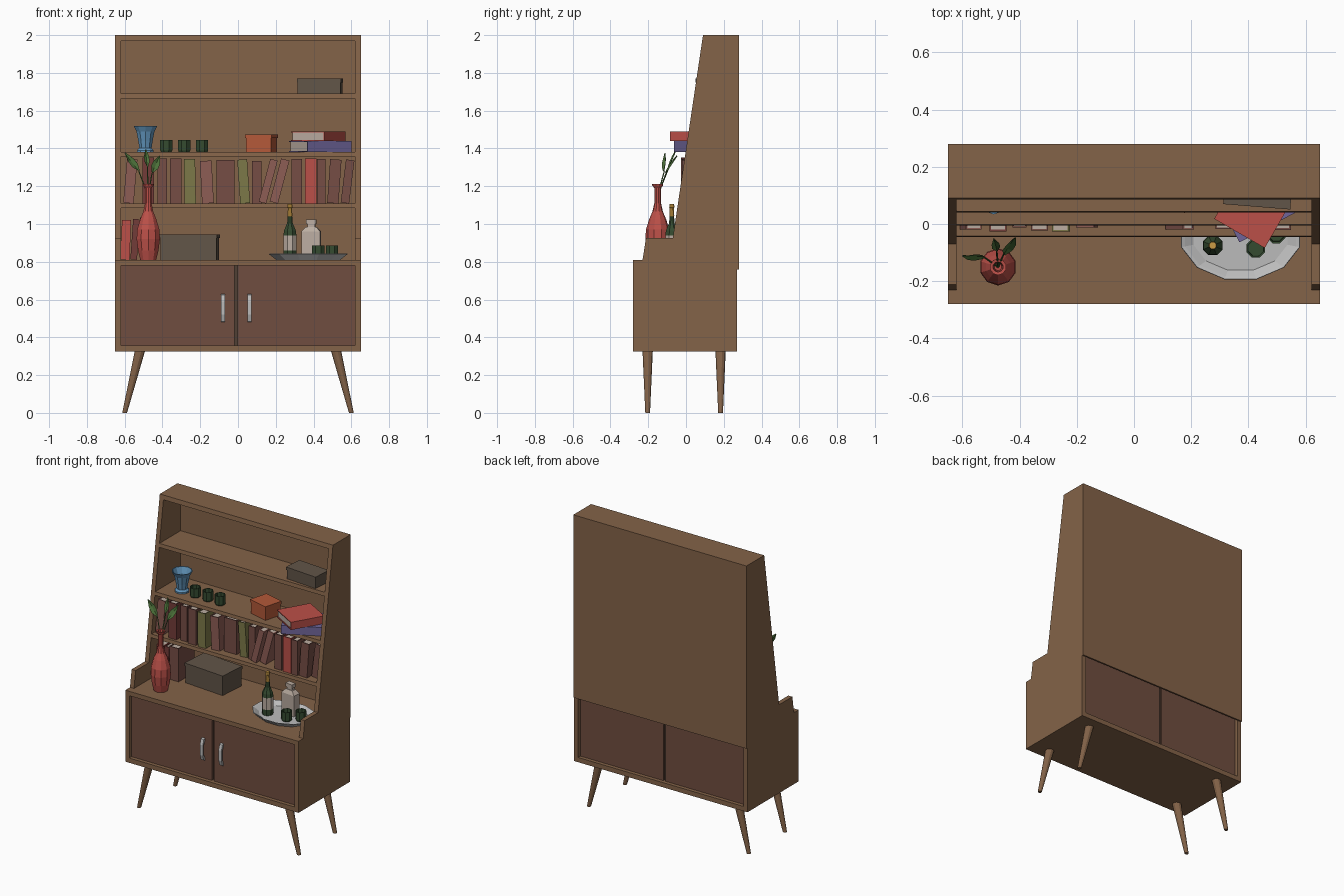
import bpy, bmesh, math, random
from mathutils import Matrix, Vector

if "Cube" in bpy.data.objects:
    bpy.data.objects.remove(bpy.data.objects["Cube"])

random.seed(4)
T, R = Matrix.Translation, Matrix.Rotation


def mat(name, r, g, b):
    m = bpy.data.materials.new(name)
    m.diffuse_color = (r, g, b, 1)
    m.use_nodes = True
    m.node_tree.nodes["Principled BSDF"].inputs["Base Color"].default_value = m.diffuse_color
    return m


WOOD = mat("wood", .23, .125, .065)
DOOR = mat("door_wood", .16, .075, .05)
DARK = mat("dark_wood", .08, .05, .035)
RED = mat("red", .5, .08, .065)
BLUE = mat("blue", .12, .3, .5)
GREEN = mat("green_glass", .035, .07, .03)
LEAF = mat("leaf", .07, .16, .04)
ORANGE = mat("orange", .45, .1, .04)
PURPLE = mat("purple", .16, .13, .32)
PAPER = mat("paper", .5, .42, .36)
SILVER = mat("silver", .5, .5, .5)
GOLD = mat("gold", .6, .33, .06)
CASE = mat("case", .12, .09, .065)
OLIVE = mat("olive", .2, .19, .065)
MAROON = mat("maroon", .17, .045, .04)
BROWN = mat("book_brown", .18, .075, .06)
PINK = mat("book_pink", .27, .11, .09)


def finish(name, bm, mats):
    bmesh.ops.recalc_face_normals(bm, faces=bm.faces)
    me = bpy.data.meshes.new(name)
    bm.to_mesh(me)
    bm.free()
    for m in mats:
        me.materials.append(m)
    ob = bpy.data.objects.new(name, me)
    bpy.context.collection.objects.link(ob)
    return ob


def add_box(bm, lo, hi, idx=0, M=Matrix()):
    c = [(a + b) / 2 for a, b in zip(lo, hi)]
    s = [b - a for a, b in zip(lo, hi)]
    v = bmesh.ops.create_cube(bm, size=1, matrix=M @ T(c) @ Matrix.Diagonal((*s, 1)))["verts"]
    for f in {f for x in v for f in x.link_faces}:
        f.material_index = idx


def box(name, lo, hi, m):
    bm = bmesh.new()
    add_box(bm, lo, hi)
    return finish(name, bm, [m])


def prism(name, pts, x0, x1, m):
    """Extrude a (y, z) outline from x0 to x1."""
    bm = bmesh.new()
    f = bm.faces.new([bm.verts.new((x0, y, z)) for y, z in pts])
    g = bmesh.ops.extrude_face_region(bm, geom=[f])["geom"]
    bmesh.ops.translate(bm, vec=(x1 - x0, 0, 0), verts=[v for v in g if isinstance(v, bmesh.types.BMVert)])
    return finish(name, bm, [m])


def lathe(name, prof, loc, n, mats, bands=None, sy=1):
    """Revolve (radius, z) points, capping both ends; bands give a material per segment."""
    bm = bmesh.new()
    rings = [[bm.verts.new((loc[0] + r * math.cos(a), loc[1] + sy * r * math.sin(a), loc[2] + z))
              for a in [(i + .5) * math.tau / n for i in range(n)]] for r, z in prof]
    for k, (a, b) in enumerate(zip(rings, rings[1:])):
        for i in range(n):
            f = bm.faces.new((a[i], a[(i + 1) % n], b[(i + 1) % n], b[i]))
            f.material_index = bands[k] if bands else 0
    bm.faces.new(rings[0])
    bm.faces.new(rings[-1]).material_index = bands[-1] if bands else 0
    return finish(name, bm, mats)


def book(name, w, d, h, m, M):
    """Book standing on its origin: spine towards -y, boards at +-x, page block inside."""
    bm = bmesh.new()
    b = .006
    add_box(bm, (-w / 2, -d / 2, 0), (-w / 2 + b, d / 2, h), 0, M)
    add_box(bm, (w / 2 - b, -d / 2, 0), (w / 2, d / 2, h), 0, M)
    add_box(bm, (-w / 2 + b, -d / 2, 0), (w / 2 - b, -d / 2 + b, h), 0, M)
    add_box(bm, (-w / 2 + b, -d / 2 + b, .005), (w / 2 - b, d / 2 - .006, h - .005), 1, M)
    return finish(name, bm, [m, PAPER])


def lidded_box(name, x, y, z, w, d, h, ang, m):
    bm = bmesh.new()
    M = T((x, y, z)) @ R(ang, 4, 'Z')
    add_box(bm, (-w / 2 + .004, -d / 2 + .004, 0), (w / 2 - .004, d / 2 - .004, h - .02), 0, M)
    add_box(bm, (-w / 2, -d / 2, h - .02), (w / 2, d / 2, h), 0, M)
    return finish(name, bm, [m])


# Lower cabinet carcass
box("cabinet_top", (-.65, -.28, .78), (.65, .27, .81), WOOD)
box("cabinet_bottom", (-.65, -.28, .325), (.65, .27, .357), WOOD)
box("cabinet_divider", (-.02, -.235, .357), (.0, .235, .78), DARK)
for s, side in ((-1, "left"), (1, "right")):
    a, b = sorted((s * .62, s * .65))
    box(side + "_cabinet_side", (a, -.28, .357), (b, .27, .78), WOOD)
    # Doors, handles and back panels
    a, b = (-.62, -.018) if s < 0 else (-.002, .62)
    box(side + "_door", (a, -.255, .357), (b, -.235, .78), DOOR)
    box(side + "_back_panel", (a, .225, .357), (b, .245, .78), DOOR)
    hx = -.01 + s * .07
    prism(side + "_handle", [(-.255, .48), (-.268, .485), (-.279, .52), (-.279, .59), (-.268, .625), (-.255, .63),
                             (-.255, .615), (-.27, .585), (-.27, .525), (-.255, .495)], hx - .011, hx + .011, SILVER)
    # Sloping upper side with a low arm at the front
    a, b = sorted((s * .62, s * .65))
    prism(side + "_upper_side", [(.27, .81), (.27, 2), (.09, 2), (-.07, .925), (-.212, .925), (-.23, .81)], a, b, WOOD)
    # Splayed tapered legs
    for y, end in ((-.203, "front"), (.183, "back")):
        leg = lathe(f"{side}_{end}_leg", [(.013, 0), (.028, .325)], (0, y, 0), 12, [WOOD])
        for v in leg.data.vertices:
            v.co.x += s * (.6 - .08 * v.co.z / .325)

# Hutch back, top and shelves following the slope
box("hutch_back", (-.65, .27, .76), (.65, .28, 2), WOOD)


def slope(z):
    return .09 - .16 * (2 - z) / 1.075


for name, z0, z1 in (("hutch_top", 1.97, 2), ("upper_shelf", 1.665, 1.69),
                     ("middle_shelf", 1.357, 1.38), ("lower_shelf", 1.085, 1.108)):
    prism(name, [(slope(z0), z0), (slope(z1), z1), (.27, z1), (.27, z0)], -.62, .62, WOOD)

# Row of books on the lower shelf: x, thickness, tilt, height, colour
row = [(-.57, .055, 5, .235, PINK), (-.475, .06, 0, .243, MAROON), (-.4, .05, 0, .238, BROWN),
       (-.33, .06, 0, .24, BROWN), (-.255, .06, -1, .235, OLIVE), (-.165, .062, -3, .225, PINK),
       (-.065, .095, 0, .23, BROWN), (.03, .052, -4, .232, OLIVE), (.1, .05, 0, .225, BROWN),
       (.16, .04, 15, .235, PINK), (.22, .045, 15, .235, PINK), (.312, .055, 0, .236, BROWN),
       (.385, .06, 0, .238, RED), (.442, .045, 0, .235, BROWN), (.51, .06, 4, .232, BROWN),
       (.58, .045, 7, .23, BROWN)]
low = [(-.594, .048, 2, .21, RED), (-.545, .035, 4, .215, MAROON), (-.485, .07, 0, .225, BROWN)]
for i, (z, (x, w, t, h, m)) in enumerate([(1.108, r) for r in row] + [(.81, r) for r in low]):
    t = math.radians(t)
    lift = w / 2 * math.sin(abs(t))
    y = random.uniform(-.03, .015) + .085
    dx = 0 if abs(t) < .2 else -.0
    book(f"book_{i + 1}", w, .17, h, m, T((x - h / 2 * math.sin(t) + dx, y, z + lift)) @ R(t, 4, 'Y'))

# Lying books
for name, x, y, z, a, w, d, h, m in (("purple_lying_book", .435, .09, 1.41, 28, .058, .21, .262, PURPLE),
                                     ("red_lying_book", .425, .065, 1.465, 60, .052, .204, .226, RED)):
    book(name, w, d, h, m, T((x, y, z)) @ R(math.radians(a), 4, 'Z') @ R(math.pi / 2, 4, 'Y') @ T((0, 0, -h / 2)))

# Boxes
lidded_box("top_shelf_box", .434, .125, 1.69, .235, .13, .08, -.08, CASE)
lidded_box("orange_box", .125, .12, 1.38, .145, .13, .095, -.26, ORANGE)
lidded_box("large_box", -.255, .1, .81, .305, .19, .135, -.08, CASE)

# Cups
cup = [(.03, 0), (.035, .01), (.035, .065), (.029, .065), (.027, .012)]
for i, (x, y, z) in enumerate([(-.38, .085, 1.38), (-.285, .085, 1.38), (-.19, .08, 1.38),
                               (.425, -.085, .82), (.497, -.035, .82)]):
    lathe(f"cup_{i + 1}", cup, (x, y, z), 8, [GREEN])

# Vases
lathe("blue_vase", [(.046, 0), (.046, .01), (.034, .022), (.04, .06), (.05, .11), (.066, .14), (.06, .14),
                    (.043, .1), (.03, .03)], (-.49, .1, 1.38), 10, [BLUE])
lathe("red_vase", [(.044, 0), (.057, .05), (.065, .11), (.062, .16), (.045, .215), (.028, .255), (.018, .3),
                   (.018, .38), (.029, .395), (.029, .402), (.018, .4), (.013, .34)], (-.475, -.15, .81), 10, [RED])

# Leaves on thin stems
for i, (base, tip, w) in enumerate([((-.525, -.115, 1.28), (-.6, -.108, 1.375), .022),
                                    ((-.455, -.105, 1.27), (-.415, -.045, 1.36), .022),
                                    ((-.48, -.09, 1.3), (-.49, -.048, 1.395), .016)]):
    base, tip, root = Vector(base), Vector(tip), Vector((-.475, -.15, 1.15))
    bm = bmesh.new()
    d = base - root
    M = T((base + root) / 2) @ d.to_track_quat('Z', 'Y').to_matrix().to_4x4()
    bmesh.ops.create_cone(bm, cap_ends=True, segments=5, radius1=.004, radius2=.003, depth=d.length, matrix=M)
    side = (tip - base).cross(Vector((.3, -1, .6))).normalized()
    up = side.cross(tip - base).normalized() * .006
    rows = [[bm.verts.new(base.lerp(tip, t) + side * w * k * e + up * abs(e)) for e in (-1, 0, 1)]
            for t, k in ((0, .15), (.3, .9), (.6, .85), (1, .08))]
    for a, b in zip(rows, rows[1:]):
        for j in (0, 1):
            bm.faces.new((a[j], a[j + 1], b[j + 1], b[j]))
    finish(f"leaf_{i + 1}", bm, [LEAF])

# Tray with its bottle and decanter
lathe("tray", [(.175, 0), (.215, .03), (.213, .034), (.2, .028), (.17, .01)], (.372, -.04, .81), 12, [SILVER], sy=.74)
lathe("bottle", [(.035, 0), (.037, .04), (.037, .12), (.034, .145), (.016, .185), (.013, .22), (.014, .222),
                 (.012, .265), (.015, .267), (.013, .285)], (.275, -.075, .82), 8, [GREEN, PAPER, GOLD],
      [0, 1, 0, 0, 0, 2, 2, 2, 2])
bm = bmesh.new()
M = T((.388, .01, .82)) @ R(-.1, 4, 'Z')
add_box(bm, (-.05, -.028, 0), (.05, .028, .14), 0, M)
top = max(bm.faces, key=lambda f: f.calc_center_median().z)
new = bmesh.ops.extrude_face_region(bm, geom=[top])["geom"]
bmesh.ops.delete(bm, geom=[top], context='FACES_ONLY')
vs = [v for v in new if isinstance(v, bmesh.types.BMVert)]
mid = sum((v.co for v in vs), Vector()) / 4
for v in vs:
    v.co = mid + (v.co - mid) * .55 + Vector((0, 0, .025))
add_box(bm, (-.02, -.012, .16), (.02, .012, .18), 0, M)
add_box(bm, (-.026, -.017, .18), (.026, .017, .205), 0, M)
finish("decanter", bm, [PAPER])
